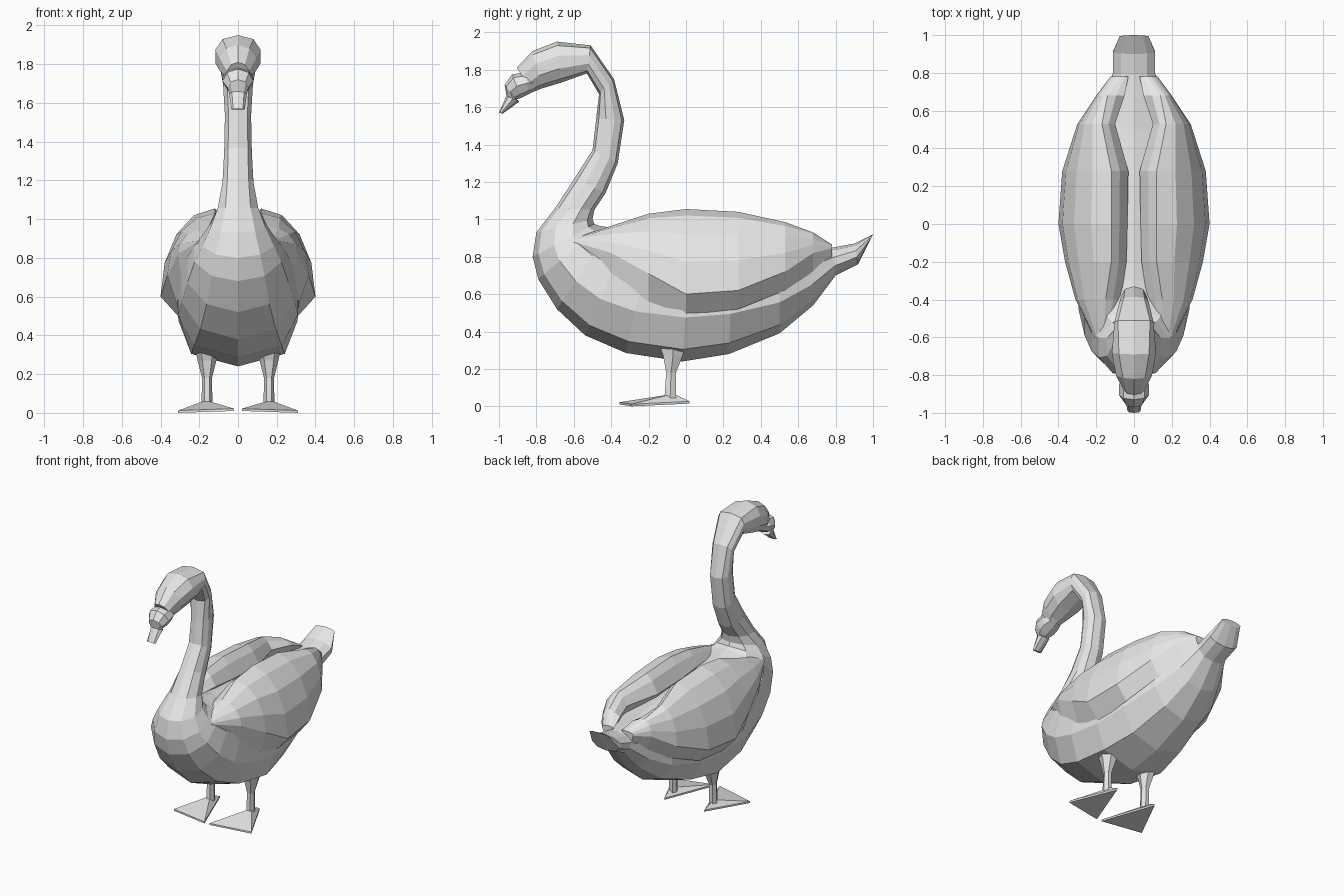
import bpy, bmesh, math

cube = bpy.data.objects.get("Cube")
if cube:
    bpy.data.objects.remove(cube, do_unlink=True)

grey = bpy.data.materials.new("plain grey")
grey.use_nodes = True
grey.diffuse_color = (0.8, 0.8, 0.8, 1)
grey.node_tree.nodes["Principled BSDF"].inputs["Base Color"].default_value = grey.diffuse_color


def loft(name, rings, mirror=False):
    """Skin a list of closed rings, cap both ends, optionally mirror across x."""
    bm = bmesh.new()
    rows = [[bm.verts.new(p) for p in ring] for ring in rings]
    for a, b in zip(rows, rows[1:]):
        n = len(a)
        for i in range(n):
            j = (i + 1) % n
            bm.faces.new((a[i], a[j], b[j], b[i]))
    bm.faces.new(rows[0])
    bm.faces.new(rows[-1])
    bmesh.ops.recalc_face_normals(bm, faces=bm.faces)
    mesh = bpy.data.meshes.new(name)
    bm.to_mesh(mesh)
    bm.free()
    obj = bpy.data.objects.new(name, mesh)
    mesh.materials.append(grey)
    bpy.context.collection.objects.link(obj)
    if mirror:
        mod = obj.modifiers.new("mirror", 'MIRROR')
        mod.use_mirror_merge = False
    return obj


def oval(by, bz, fy, fz, w, p=1.0, sides=10):
    """Oval ring between a back point and a front point; small p is boxier."""
    ring = []
    for k in range(sides):
        t = 2 * math.pi * k / sides
        s, c = math.sin(t), math.cos(t)
        x = 0 if abs(s) < 1e-6 else math.copysign(w * abs(s) ** p, s)
        u = (1 - c) / 2
        ring.append((x, by + (fy - by) * u, bz + (fz - bz) * u))
    return ring


# Tail, hull, neck and head: back y, z, front y, z, half width, boxiness
body = [
    (1.0, .92, .985, .89, .08), (.9, .87, .92, .76, .118),
    (.79, .85, .8, .70, .118), (.66, .86, .68, .54, .175),
    (.5, .87, .5, .39, .25, .9), (.25, .9, .23, .28, .305, .8),
    (.02, .92, -.02, .24, .315, .5), (-.18, .93, -.32, .285, .32, .65),
    (-.3, .94, -.54, .38, .305, .85), (-.4, .955, -.69, .52, .275),
    (-.46, .965, -.79, .68, .235), (-.49, .975, -.82, .8, .195),
    (-.5, 1.0, -.8, .93, .15), (-.49, 1.05, -.7, 1.06, .11),
    (-.43, 1.14, -.595, 1.22, .083, .8), (-.365, 1.3, -.5, 1.37, .074, .7),
    (-.33, 1.53, -.48, 1.54, .07, .7), (-.385, 1.75, -.465, 1.67, .08, .7),
    (-.51, 1.93, -.53, 1.78, .105, .4), (-.69, 1.95, -.67, 1.73, .122, .8),
    (-.82, 1.9, -.77, 1.7, .1), (-.905, 1.81, -.82, 1.68, .06),
]
loft("body_neck_and_head", [oval(*r) for r in body])

# Bill with its swollen base
bill = [
    (-.82, 1.77, -.8, 1.69, .06), (-.86, 1.785, -.84, 1.67, .08),
    (-.93, 1.775, -.88, 1.65, .08), (-.97, 1.72, -.91, 1.64, .055),
    (-.96, 1.66, -.89, 1.63, .045), (-1.0, 1.57, -.98, 1.565, .035),
]
loft("bill", [oval(*r, sides=8) for r in bill])

# Folded wings: y, inner x, ridge x, ridge z, outer x, lower edge z, flank x, z
wing = [
    (-.6, .14, .16, .9, .21, .88, .19, .84),
    (-.4, .07, .15, .965, .31, .82, .29, .7),
    (-.2, .04, .12, 1.03, .365, .71, .315, .56),
    (0, .035, .12, 1.055, .4, .6, .3, .49),
    (.28, .03, .12, 1.04, .38, .62, .3, .52),
    (.53, .1, .17, .985, .3, .72, .235, .62),
    (.68, .05, .14, .93, .2, .82, .16, .72),
    (.78, .03, .07, .865, .125, .845, .11, .8),
]
wing_rings = []
for y, xi, xr, zr, xo, ze, xf, zf in wing:
    h, w = zr - ze, xo - xr
    ring = [(xi, y, zr - .3 * h), ((xi + xr) / 2, y, zr - .1 * h)]
    for k in range(5):
        t = math.pi / 2 * k / 4
        ring.append((xr + w * math.sin(t), y, ze + h * math.cos(t)))
    ring.append((xf, y, zf))
    wing_rings.append(ring)
loft("wings", wing_rings, mirror=True)

# Legs: z, centre y, half width in x, half depth in y
leg = [(.32, -.07, .06, .08), (.27, -.07, .048, .06),
       (.18, -.08, .026, .03), (.04, -.085, .028, .035)]
leg_rings = []
for z, cy, rx, ry in leg:
    leg_rings.append([(.16 + rx * math.cos(math.pi * k / 3),
                       cy + ry * math.sin(math.pi * k / 3), z) for k in range(6)])
loft("legs", leg_rings, mirror=True)

# Webbed feet: thin wedge rising to the ankle
sole = [(.16, .02, .015), (.31, -.29, 0), (.02, -.355, .01)]
rim = [(x, y, z + .012) for x, y, z in sole]
ankle = [(.17, -.05, .06), (.18, -.1, .06), (.15, -.11, .06)]
loft("feet", [sole, rim, ankle], mirror=True)
